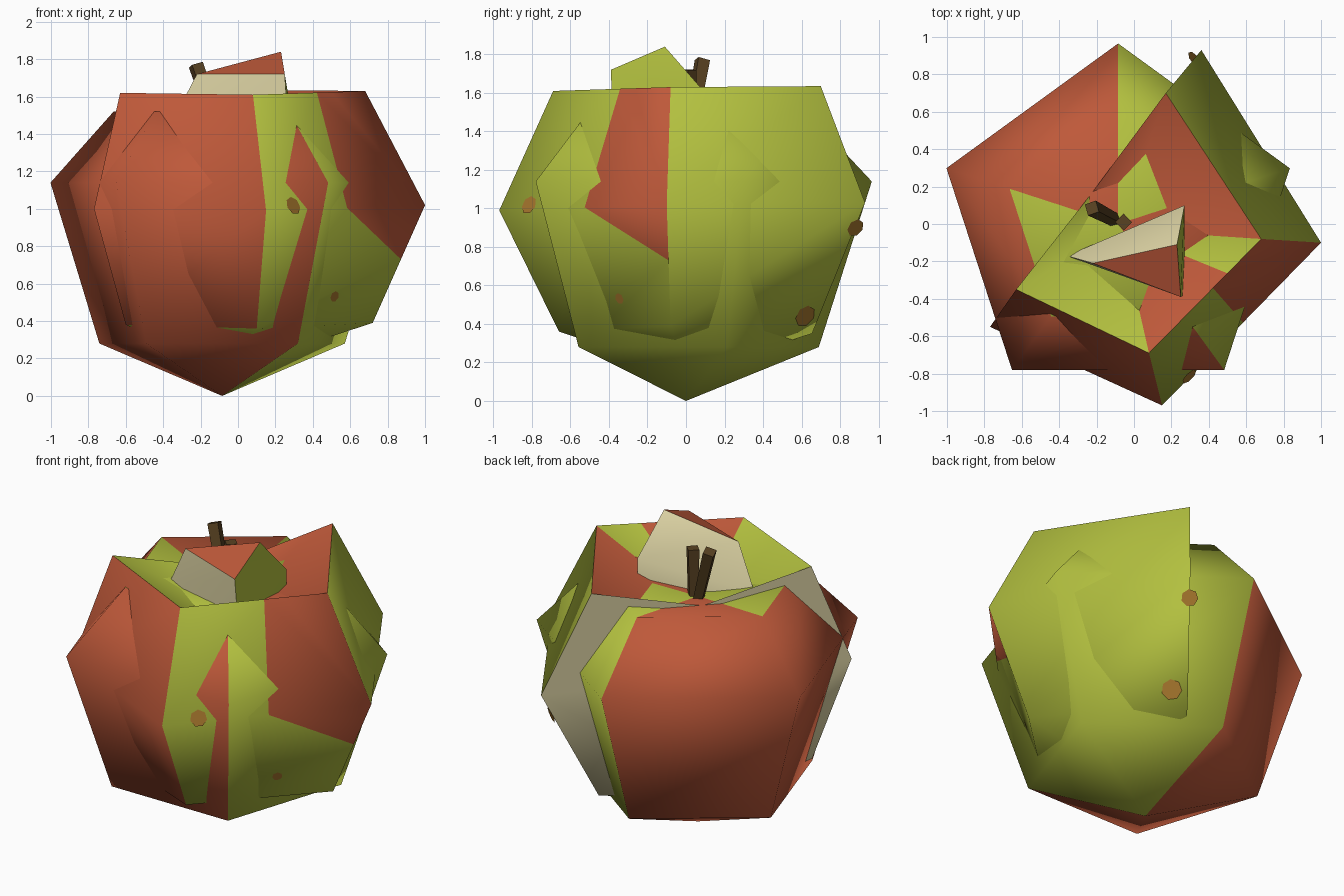
import bpy, bmesh, math
from mathutils import Vector

if "Cube" in bpy.data.objects:
    bpy.data.objects.remove(bpy.data.objects["Cube"])

def mat(name, rgb):
    m = bpy.data.materials.new(name)
    m.diffuse_color = (*rgb, 1)
    m.use_nodes = True
    m.node_tree.nodes["Principled BSDF"].inputs["Base Color"].default_value = m.diffuse_color
    return m

MATS = [mat("red_skin", (0.52, 0.10, 0.042)), mat("green_skin", (0.45, 0.53, 0.05)),
        mat("cream_flesh", (0.74, 0.67, 0.38)), mat("brown_stem", (0.10, 0.055, 0.016)),
        mat("bruise", (0.36, 0.17, 0.025))]
RED, GREEN, CREAM, STEM, BRUISE = range(5)

def finish(name, bm, angle=75):
    bmesh.ops.recalc_face_normals(bm, faces=bm.faces)
    me = bpy.data.meshes.new(name)
    bm.to_mesh(me)
    bm.free()
    for m in MATS:
        me.materials.append(m)
    ob = bpy.data.objects.new(name, me)
    bpy.context.collection.objects.link(ob)
    bpy.ops.object.select_all(action='DESELECT')
    ob.select_set(True)
    bpy.context.view_layer.objects.active = ob
    if angle:
        bpy.ops.object.shade_smooth_by_angle(angle=math.radians(angle))
    return ob

def face(bm, verts, colour):
    f = bm.faces.new(verts)
    f.material_index = colour

# Whole apple: five-sided body from stacked rings
bm = bmesh.new()
CX = -0.085
rings = []
for r, z in [(0.69, 0.28), (0.965, 1.14), (0.61, 1.52)]:
    rings.append([bm.verts.new((CX + r * math.cos(math.radians(18 + 72 * i)),
                                r * math.sin(math.radians(18 + 72 * i)), z)) for i in range(5)])
base, dimple = bm.verts.new((CX, 0, 0)), bm.verts.new((CX, 0, 1.42))
side_cols = [GREEN, RED, RED, RED, GREEN]
cap_cols = [GREEN, RED, GREEN, GREEN, RED]
for i in range(5):
    j = (i + 1) % 5
    face(bm, (base, rings[0][j], rings[0][i]), side_cols[i])
    for lo, hi in zip(rings, rings[1:]):
        face(bm, (lo[i], lo[j], hi[j], hi[i]), side_cols[i])
    face(bm, (rings[2][i], rings[2][j], dimple), cap_cols[i])
finish("whole_apple", bm)

# Half apple: four outer columns (bottom, widest, rim), cut flat at the back left
bm = bmesh.new()
V = lambda *p: bm.verts.new(p)
left = [V(-0.60, -0.40, 0.38), V(-0.77, -0.55, 1.00), V(-0.63, -0.35, 1.62)]
front = [V(0.10, -0.66, 0.36), V(0.15, -0.97, 0.99), V(0.08, -0.69, 1.61)]
right = [V(0.72, -0.08, 0.39), V(1.00, -0.10, 1.02), V(0.68, -0.08, 1.63)]
back = [V(0.15, 0.655, 0.35), V(0.36, 0.93, 1.03), V(0.17, 0.70, 1.635)]
top, bottom = V(-0.07, -0.03, 1.33), V(-0.05, 0, 0.14)
cut_top, cut_bottom = V(-0.23, 0.16, 1.46), V(-0.28, 0.09, 0.24)
mix = lambda a, b, t: bm.verts.new(a.co.lerp(b.co, t))
rim_split, mid_split = mix(front[2], right[2], 0.57), mix(front[1], right[1], 0.51)
low_split = mix(right[1], right[0], 0.46)
cap_split = rim_split.co.lerp(right[2].co, 0.3)
cap_split = bm.verts.new(cap_split)
for a, b, col in [(left, front, RED), (right, back, GREEN)]:
    for k in range(2):
        face(bm, (a[k], b[k], b[k + 1], a[k + 1]), col)
# front right side, red patch on green
face(bm, (front[1], mid_split, rim_split, front[2]), GREEN)
face(bm, (mid_split, right[1], right[2], cap_split, rim_split), RED)
face(bm, (mid_split, low_split, right[1]), RED)
face(bm, (front[0], low_split, mid_split, front[1]), GREEN)
face(bm, (front[0], right[0], low_split), GREEN)
# top dimple
face(bm, (left[2], front[2], top), GREEN)
face(bm, (front[2], rim_split, top), RED)
face(bm, (rim_split, cap_split, top), RED)
face(bm, (cap_split, right[2], top), GREEN)
face(bm, (right[2], back[2], top), RED)
face(bm, (back[2], cut_top, top), RED)
face(bm, (cut_top, left[2], top), GREEN)
# underside and flesh
for a, b in [(left[0], front[0]), (front[0], right[0]), (right[0], back[0]),
             (back[0], cut_bottom), (cut_bottom, left[0])]:
    face(bm, (b, a, bottom), GREEN)
face(bm, (*back, cut_top, *left[::-1], cut_bottom), CREAM)
half = finish("half_apple", bm)

# Slice poking out of the top
bm = bmesh.new()
for p in [(-0.22, -0.21, 1.72), (0.25, -0.39, 1.72), (0.23, -0.11, 1.84), (0.27, 0.10, 1.60),
          (-0.36, -0.17, 1.45), (0.27, -0.38, 1.40), (0.27, 0.10, 1.40)]:
    bm.verts.new(p)
bmesh.ops.convex_hull(bm, input=bm.verts[:])
bmesh.ops.recalc_face_normals(bm, faces=bm.faces)
for f in bm.faces:
    n = f.normal
    f.material_index = GREEN if n.x > 0.7 else RED if n.z > 0.5 and n.y < -0.1 else CREAM
finish("apple_slice", bm, 30)

# Stems
def stem(name, a, b, r):
    a, b = Vector(a), Vector(b)
    q = (b - a).to_track_quat('Z', 'Y')
    bm = bmesh.new()
    bmesh.ops.create_cone(bm, cap_ends=True, segments=4, radius1=r * 0.8, radius2=r, depth=(b - a).length)
    for v in bm.verts:
        v.co = q @ v.co + (a + b) / 2
    for f in bm.faces:
        f.material_index = STEM
    finish(name, bm, 0)

stem("stem_leaning", (-0.08, 0.01, 1.35), (-0.225, 0.085, 1.77), 0.045)
stem("stem_upright", (-0.06, 0.01, 1.30), (-0.055, 0.01, 1.72), 0.045)

# Bruises: thin plates laid on the half apple
for i, (p, r) in enumerate([((0.30, -0.82, 1.02), 0.05), ((0.52, -0.35, 0.53), 0.03),
                            ((0.24, 0.62, 0.44), 0.06), ((0.32, 0.88, 0.90), 0.05)]):
    ok, loc, nor, idx = half.closest_point_on_mesh(Vector(p))
    q = nor.to_track_quat('Z', 'Y')
    bm = bmesh.new()
    bmesh.ops.create_circle(bm, cap_ends=True, segments=7, radius=r)
    for v in bm.verts:
        v.co = q @ v.co + loc + nor * 0.005
    for f in bm.faces:
        f.material_index = BRUISE
    finish(f"bruise_{i + 1}", bm, 0)
